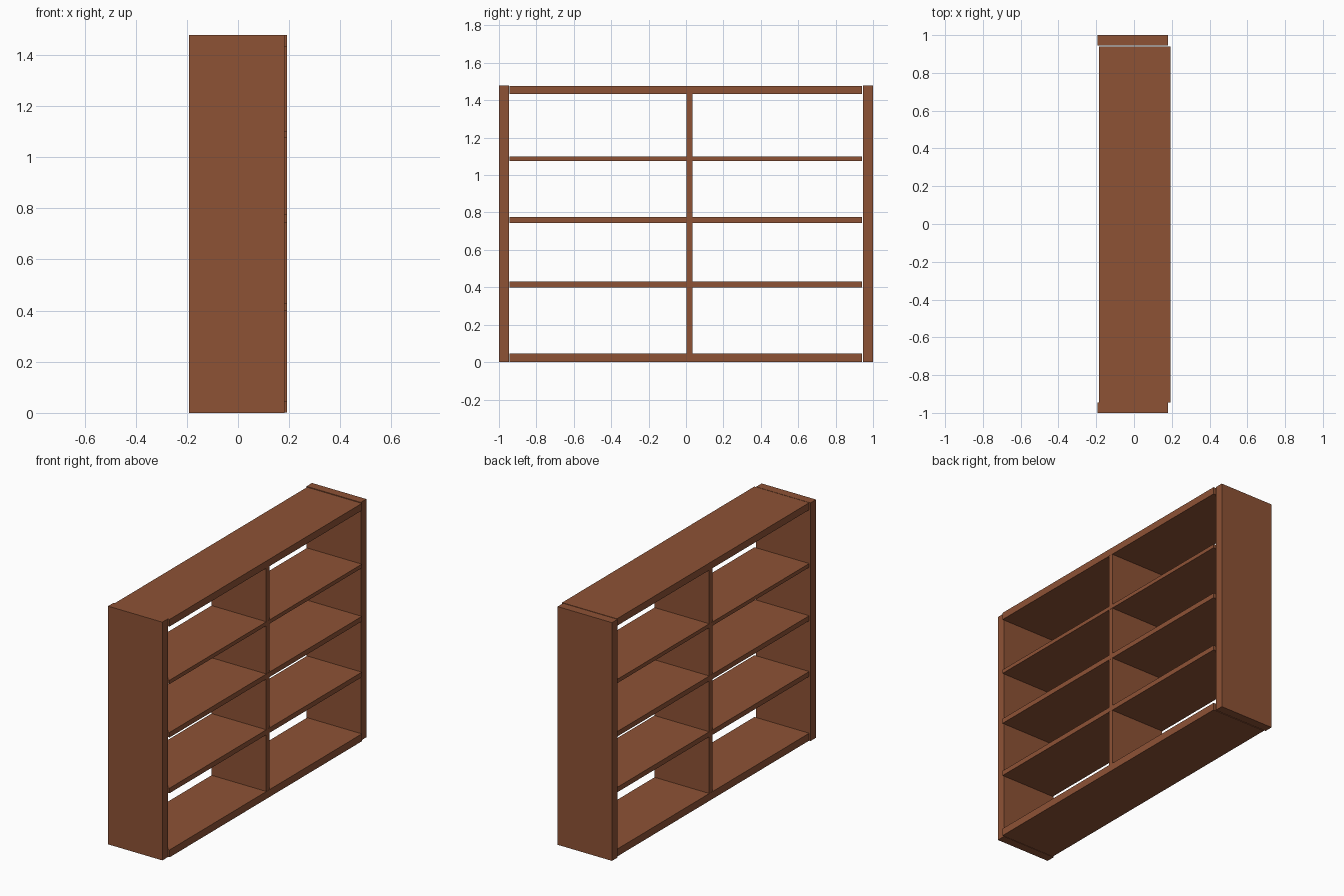
import bpy, bmesh

if "Cube" in bpy.data.objects:
    bpy.data.objects.remove(bpy.data.objects["Cube"])

wood = bpy.data.materials.new("brown_wood")
wood.diffuse_color = (0.27, 0.085, 0.036, 1)
wood.use_nodes = True
wood.node_tree.nodes["Principled BSDF"].inputs["Base Color"].default_value = wood.diffuse_color


def board(name, x, y, z):
    """Box spanning the given (min, max) ranges."""
    bm = bmesh.new()
    bmesh.ops.create_cube(bm, size=1)
    for v in bm.verts:
        v.co = [r[0] if c < 0 else r[1] for c, r in zip(v.co, (x, y, z))]
    mesh = bpy.data.meshes.new(name)
    bm.to_mesh(mesh)
    bm.free()
    mesh.materials.append(wood)
    bpy.context.collection.objects.link(bpy.data.objects.new(name, mesh))


# Upright side panels, set slightly back from the shelves
side_x = (-0.192, 0.181)
board("side_panel_front", side_x, (-1.0, -0.946), (0, 1.478))
board("side_panel_back", side_x, (0.946, 1.0), (0, 1.478))

# Top, bottom and three shelves
shelf_x, shelf_y = (-0.184, 0.192), (-0.945, 0.94)
for name, z in (("bottom_board", (0.001, 0.047)),
                ("lower_shelf", (0.399, 0.43)),
                ("middle_shelf", (0.745, 0.776)),
                ("upper_shelf", (1.076, 1.1)),
                ("top_board", (1.433, 1.477))):
    board(name, shelf_x, shelf_y, z)

# Central divider
board("centre_divider", (-0.183, 0.191), (0.004, 0.034), (0.047, 1.433))
